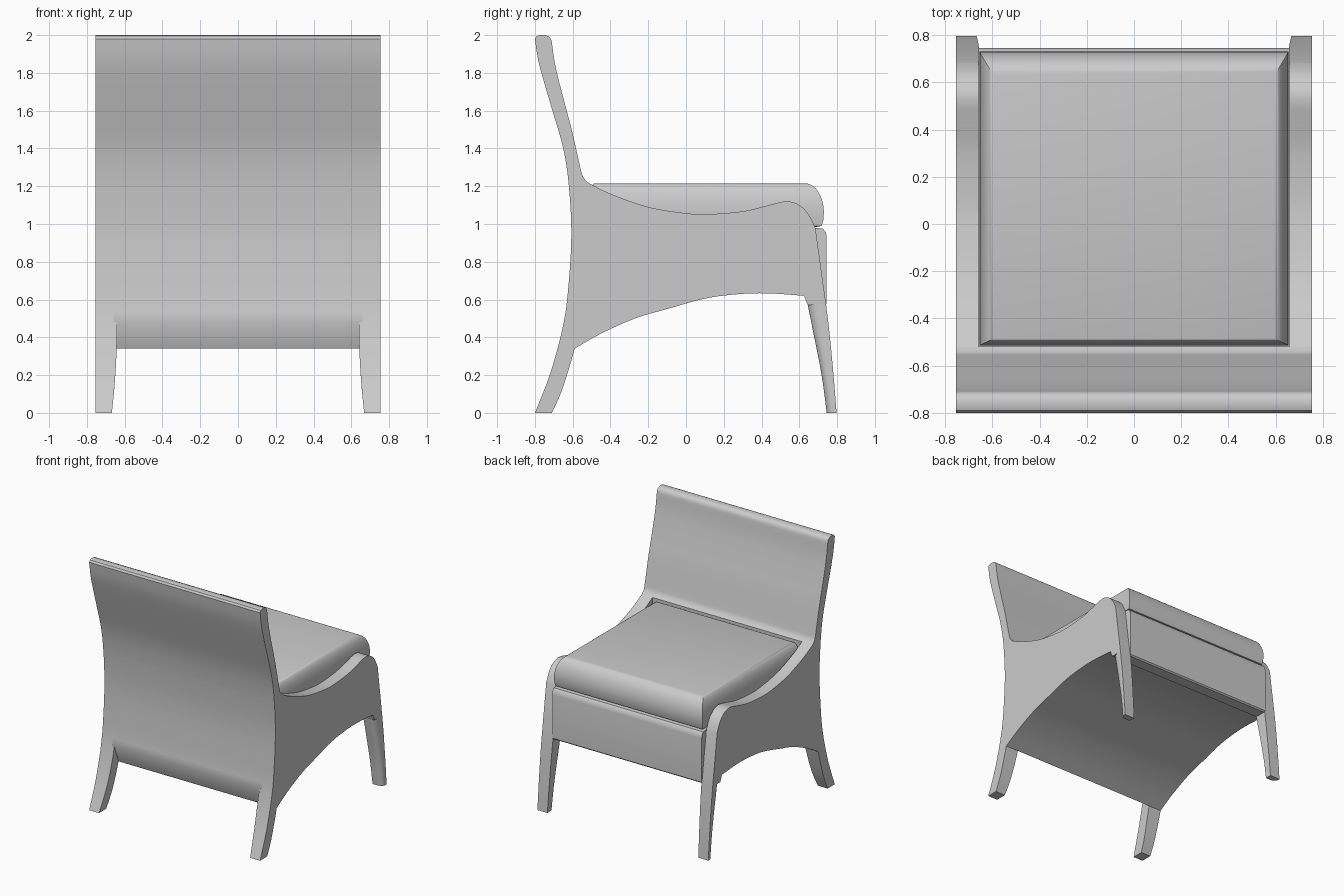
import bpy
import bmesh
import math

if "Cube" in bpy.data.objects:
    bpy.data.objects.remove(bpy.data.objects["Cube"], do_unlink=True)

grey = bpy.data.materials.new("plain grey")
grey.use_nodes = True
grey.diffuse_color = (0.6, 0.6, 0.6, 1)
grey.node_tree.nodes["Principled BSDF"].inputs["Base Color"].default_value = grey.diffuse_color

HALF = 0.755    # half of the full width
INNER = 0.66    # inner face of the side panels


def spline(points, steps=4):
    """Smooth curve through the given points."""
    ends = [points[0]] + points + [points[-1]]
    curve = []
    for a, b, c, d in zip(ends, ends[1:], ends[2:], ends[3:]):
        for i in range(steps):
            t = i / steps
            curve.append(tuple(
                0.5 * (2 * q + (r - p) * t + (2 * p - 5 * q + 4 * r - s) * t**2
                       + (3 * q - p - 3 * r + s) * t**3)
                for p, q, r, s in zip(a, b, c, d)))
    return curve + [points[-1]]


def loft(name, rings, angle=35):
    """Skin a row of matching closed rings and cap both ends."""
    bm = bmesh.new()
    loops = [[bm.verts.new(p) for p in ring] for ring in rings]
    for low, high in zip(loops, loops[1:]):
        for i in range(len(low)):
            bm.faces.new((low[i - 1], low[i], high[i], high[i - 1]))
    bm.faces.new(loops[0])
    bm.faces.new(loops[-1])
    bmesh.ops.recalc_face_normals(bm, faces=bm.faces)
    mesh = bpy.data.meshes.new(name)
    bm.to_mesh(mesh)
    bm.free()
    mesh.materials.append(grey)
    obj = bpy.data.objects.new(name, mesh)
    bpy.context.collection.objects.link(obj)
    bpy.ops.object.select_all(action="DESELECT")
    obj.select_set(True)
    bpy.context.view_layer.objects.active = obj
    bpy.ops.object.shade_smooth_by_angle(angle=math.radians(angle))
    return obj


def slab(name, outline, x_from, x_to):
    """Extrude a side outline (y, z) along x; x_from may vary with height."""
    start = x_from if callable(x_from) else lambda z: x_from
    return loft(name, [[(start(z), y, z) for y, z in outline],
                       [(x_to, y, z) for y, z in outline]])


# Shared curves in the side plane, as (y, z)
rear = spline([(-.8, 0), (-.715, .22), (-.647, .48), (-.62, .7), (-.607, .95),
               (-.62, 1.2), (-.65, 1.4), (-.71, 1.61), (-.76, 1.78),
               (-.785, 1.88), (-.8, 1.98)])
under = spline([(-.59, .34), (-.45, .42), (-.27, .5), (-.1, .55), (.1, .605),
                (.27, .628), (.43, .633), (.625, .62)])
arm = spline([(-.52, 1.22), (-.4, 1.16), (-.2, 1.09), (0, 1.057), (.12, 1.052),
              (.3, 1.067), (.42, 1.095), (.53, 1.12), (.6, 1.1), (.65, 1.05),
              (.685, .98)])
back_face = spline([(-.71, 1.96), (-.69, 1.83), (-.645, 1.65), (-.605, 1.5),
                    (-.56, 1.3), (-.545, 1.25), (-.52, 1.22)])
SEAM = 1.2001
lower_rear = [p for p in rear if p[1] < SEAM]
upper_rear = [p for p in rear if p[1] >= 1.1999]
rear_leg_inside = spline([(-.59, .34), (-.615, .25), (-.66, .11), (-.71, 0)])[1:]

# Backrest across the full width, with a rounded top edge
crown = [(-.79, 1.995), (-.775, 2), (-.745, 2), (-.725, 1.992), (-.714, 1.978)]
slab("backrest", upper_rear + crown + back_face, -HALF, HALF)

# Seat base: arched underside and front apron
apron = [(-.52, 1), (.69, .98), (.725, .975), (.74, .957), (.745, .93),
         (.745, .58), (.735, .57), (.645, .57)]
base = [p for p in lower_rear if p[1] > .4799] + [(-.52, 1.22)] + apron + under[::-1]
slab("seat_base", base, -INNER, INNER)

# Side panels with rear legs, and separate tapered front legs
panel = (lower_rear + arm + [(.742, .57), (.645, .57)] + under[::-1]
         + rear_leg_inside)
leg_levels = spline([(.57, .645, .742), (.42, .675, .76), (.2, .718, .781),
                     (0, .745, .797)])
for side, label in ((1, "left"), (-1, "right")):
    def inner_edge(z):
        taper = .64 + .028 * (1 - z / .48) ** 2
        return side * (taper if z < .481 else INNER)

    slab(f"{label}_side_panel", panel, inner_edge, side * HALF)

    rings = []
    for z, y_back, y_front in leg_levels:
        x_in = .667 - .02 * z
        middle = y_front - .3 * (y_front - y_back)
        ring = [(side * x_in, y_front, z), (side * HALF, y_front, z)]
        for i in range(7):
            a = math.pi / 2 * i / 6
            ring.append((side * (HALF - .045 * (1 - math.cos(a))),
                         middle + (y_back - middle) * math.sin(a), z))
        ring.append((side * x_in, y_back, z))
        rings.append(ring)
    loft(f"{label}_front_leg", rings)

# Cushion with mitred corners: stacked rectangles following a rolled edge
rolled = [(.035, .985), (.012, .99), (.003, 1.02), (0, 1.06)]
for i in range(1, 11):
    a = math.pi / 2 * i / 10
    rolled.append((1 - math.cos(a), 1.06 + .155 * math.sin(a)))
rings = []
for k, (inset, z) in enumerate(rolled):
    grow = 1 if k < 4 else .1
    x = .655 - inset * (.4 if k < 4 else .06)
    front = .73 - inset * grow
    rear_y = -.515 + inset * (.4 if k < 4 else .03)
    rings.append([(x, front, z), (-x, front, z), (-x, rear_y, z), (x, rear_y, z)])
loft("seat_cushion", rings)
